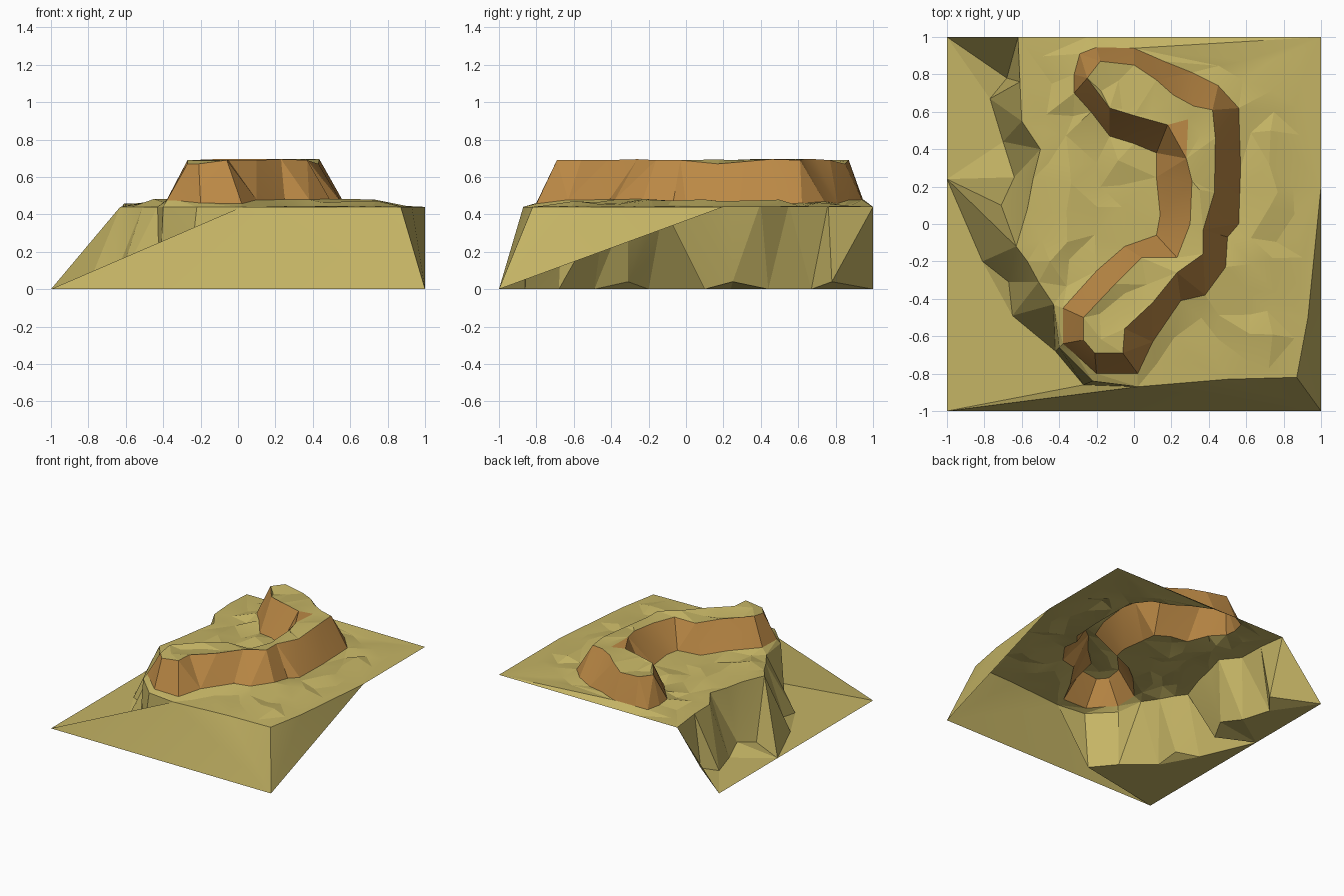
import bpy, random
from mathutils import Vector
from mathutils.geometry import delaunay_2d_cdt

if "Cube" in bpy.data.objects:
    bpy.data.objects.remove(bpy.data.objects["Cube"])

random.seed(4)

# Contour lines of the landscape, read from above
cliff_foot = [(-1, 1), (-.77, .67), (-.68, .78), (-.77, .67), (-.70, .44), (-.64, .25), (-.71, .10),
              (-1, .24), (-.81, -.20), (-.67, -.31), (-.65, -.49), (-.42, -.68), (-.27, -.86), (-1, -1)]
cliff_rim = [(-.62, 1), (-.44, .75), (-.61, .76), (-.60, .55), (-.50, .40), (-.54, .24), (-.57, .08),
             (-.63, -.12), (-.57, -.20), (-.51, -.31), (-.43, -.43), (-.40, -.66), (-.22, -.84),
             (.02, -.87), (.12, -.75), (.50, -.83), (.87, -.82), (.93, -.50), (1, .20)]
ridge_base = [(-.29, .91), (-.20, .945), (0, .94), (.16, .87), (.31, .81), (.45, .74), (.56, .62),
              (.57, .30), (.56, 0), (.50, -.07), (.49, -.23), (.38, -.38), (.25, -.41), (.10, -.63),
              (.02, -.80), (-.20, -.80), (-.31, -.70), (-.38, -.64), (-.38, -.45), (-.20, -.25),
              (-.05, -.12), (.12, -.06), (.14, .05), (.12, .25), (.12, .38), (0, .43), (-.13, .47),
              (-.23, .60), (-.32, .70), (-.32, .80)]
ridge_crest = [(-.18, .87), (0, .85), (.12, .77), (.21, .69), (.32, .63), (.42, .61), (.435, .46),
               (.43, .17), (.37, -.03), (.37, -.16), (.23, -.26), (.10, -.42), (-.05, -.56),
               (-.06, -.69), (-.21, -.69), (-.27, -.62), (-.27, -.50), (-.10, -.32), (.04, -.18),
               (.23, -.18), (.30, 0), (.31, .23), (.28, .35), (.29, .56), (.18, .53), (0, .58),
               (-.13, .62), (-.25, .78)]

points, heights, edges, index = [], [], [], {}


def add_point(p, z):
    if p not in index:
        index[p] = len(points)
        points.append(Vector(p))
        heights.append(z)
    return index[p]


def add_line(path, height, closed=False):
    ids = [add_point(p, height()) for p in path]
    for a, b in zip(ids, ids[1:] + ids[:1] if closed else ids[1:]):
        if (a, b) not in edges and (b, a) not in edges:
            edges.append((a, b))


def inside(p, poly):
    hit = False
    for (ax, ay), (bx, by) in zip(poly, poly[1:] + poly[:1]):
        if (ay > p[1]) != (by > p[1]) and p[0] < ax + (p[1] - ay) * (bx - ax) / (by - ay):
            hit = not hit
    return hit


# Cliff, with the spur that reaches the left border, then the outer borders
add_line(cliff_foot, lambda: 0)
for p in ((-.67, -.31), (-.64, .25), (-.68, .78)):
    heights[index[p]] = .04
add_line(cliff_rim, lambda: .44)
for p in cliff_rim[2:7]:
    heights[index[p]] = random.uniform(.45, .485)
add_line([(-1, .24), (-.63, -.12), (-.81, -.20)], lambda: 0)
add_line([(-.63, -.12), (-.71, .10)], lambda: 0)
add_line([(-.65, -.49), (-.43, -.43), (-.42, -.68)], lambda: 0)
add_line([(-.62, 1), (-1, 1)], lambda: 0)
add_line([(-1, -1), (.02, -.87)], lambda: 0)
add_line([(-1, -1), (1, -1), (.87, -.82)], lambda: 0)
add_line([(1, -1), (1, .20)], lambda: 0)
add_line([(1, .20), (1, 1), (-.25, 1), (-.62, 1)], lambda: .44)
add_line(ridge_base, lambda: random.uniform(.45, .485), True)
add_line(ridge_crest, lambda: random.choice((.67, .69, .695)), True)

# Scattered points give the plateau and the ridge top their uneven ground
plateau = cliff_rim + [(1, 1)]
for i in range(14):
    for j in range(14):
        p = (-.88 + i * .135 + random.uniform(-.03, .03), -.88 + j * .135 + random.uniform(-.03, .03))
        near = min((Vector(p) - q).length for q in points)
        if inside(p, ridge_crest):
            if near > .06:
                add_point(p, random.uniform(.665, .695))
        elif inside(p, plateau) and not inside(p, ridge_base) and near > .085:
            edge = max(p) > .82 or p[1] < -.6
            add_point(p, .445 if edge else random.uniform(.44, .485))

verts, _, tris, source, _, _ = delaunay_2d_cdt(points, edges, [], 0, 1e-5)
coords = [(v.x, v.y, heights[s[0]] if s else .44) for v, s in zip(verts, source)]


def kind(tri):
    c = sum((verts[i] for i in tri), Vector((0, 0))) / 3
    if inside(c, ridge_crest):
        return "ridge_top"
    return "ridge_wall" if inside(c, ridge_base) else "ground"


def material(name, color):
    m = bpy.data.materials.new(name)
    m.diffuse_color = color
    m.use_nodes = True
    m.node_tree.nodes["Principled BSDF"].inputs["Base Color"].default_value = m.diffuse_color
    return m


sand = material("sand", (.56, .46, .13, 1))
clay = material("clay", (.50, .25, .06, 1))

# One object for each zone of the surface
for name, mat in (("ground", sand), ("ridge_wall", clay), ("ridge_top", sand)):
    faces = [t for t in tris if kind(t) == name]
    used = sorted({i for t in faces for i in t})
    remap = {v: k for k, v in enumerate(used)}
    mesh = bpy.data.meshes.new(name)
    mesh.from_pydata([coords[i] for i in used], [], [[remap[i] for i in t] for t in faces])
    mesh.update()
    if sum(p.normal.z for p in mesh.polygons) < 0:
        mesh.flip_normals()
    mesh.materials.append(mat)
    ob = bpy.data.objects.new(name, mesh)
    bpy.context.collection.objects.link(ob)
    bpy.ops.object.select_all(action='DESELECT')
    ob.select_set(True)
    bpy.context.view_layer.objects.active = ob
    bpy.ops.object.shade_smooth_by_angle(angle=.2)
